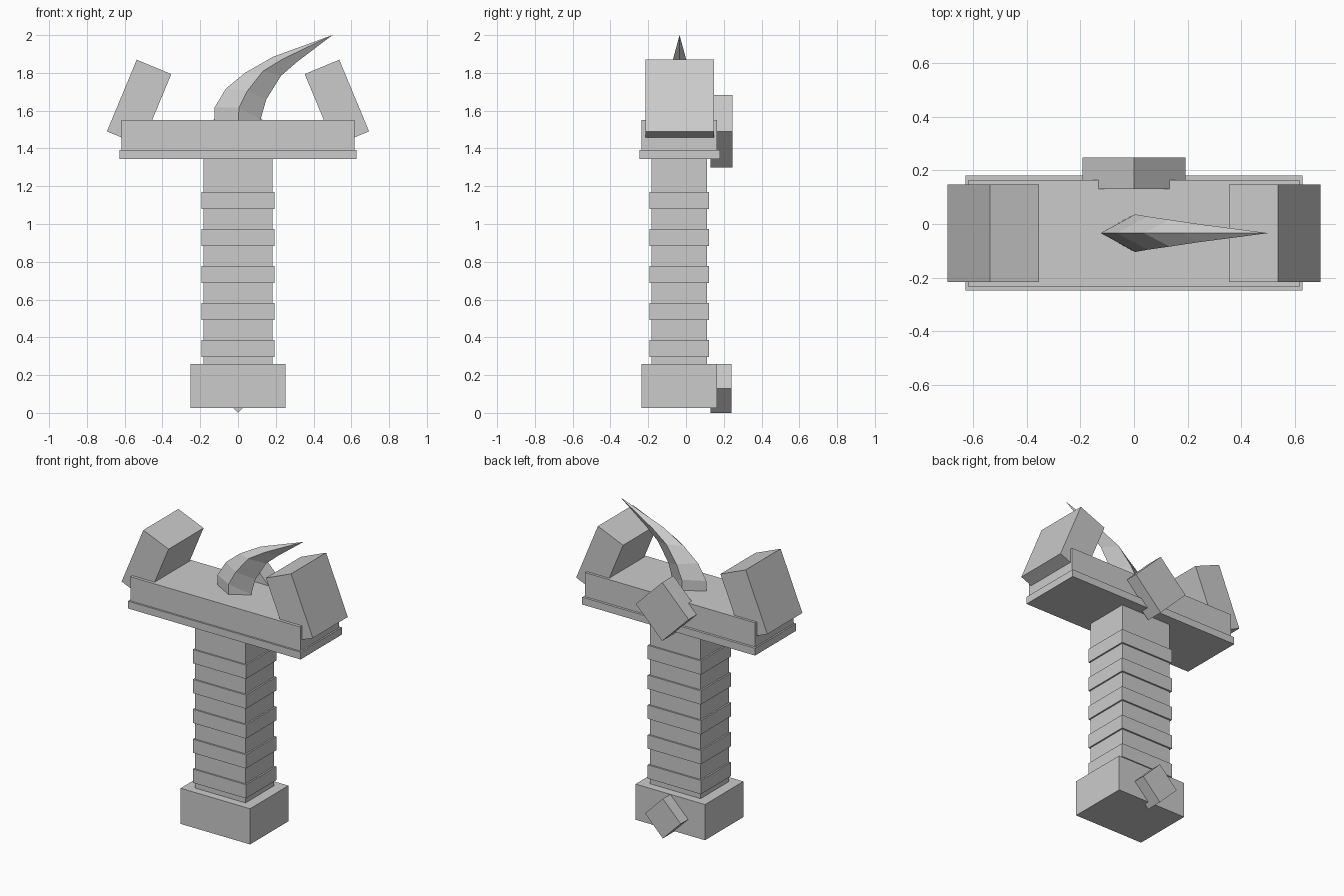
import bpy
import bmesh
from math import atan2, hypot, radians
from mathutils import Matrix, Vector

cube = bpy.data.objects.get("Cube")
if cube:
    bpy.data.objects.remove(cube, do_unlink=True)

GREY = (0.6, 0.6, 0.6, 1.0)
grey = bpy.data.materials.new("plain grey")
grey.use_nodes = True
grey.diffuse_color = GREY
grey.node_tree.nodes["Principled BSDF"].inputs["Base Color"].default_value = GREY


def add_object(name, bm):
    """Turn a bmesh into a flat shaded object."""
    bmesh.ops.recalc_face_normals(bm, faces=bm.faces)
    mesh = bpy.data.meshes.new(name)
    bm.to_mesh(mesh)
    bm.free()
    mesh.materials.append(grey)
    obj = bpy.data.objects.new(name, mesh)
    bpy.context.collection.objects.link(obj)
    return obj


def box(name, centre, size, tilt=0.0):
    """Box turned by tilt about the y axis."""
    bm = bmesh.new()
    matrix = (Matrix.Translation(centre) @ Matrix.Rotation(tilt, 4, "Y")
              @ Matrix.Diagonal((*size, 1.0)))
    bmesh.ops.create_cube(bm, size=1.0, matrix=matrix)
    return add_object(name, bm)


def block(name, half_x, y0, y1, z0, z1):
    """Upright box centred on x = 0."""
    return box(name, (0, (y0 + y1) / 2, (z0 + z1) / 2),
               (2 * half_x, y1 - y0, z1 - z0))


# Handle and its wrapped bands
block("grip", 0.183, -0.183, 0.11, 0.2, 1.36)
for i in range(5):
    z = 0.341 + i * 0.196
    block(f"grip_band_{i + 1}", 0.193, -0.193, 0.121, z - 0.045, z + 0.045)

# Pommel and crossguard
block("pommel", 0.252, -0.235, 0.163, 0.026, 0.26)
block("guard_base", 0.627, -0.247, 0.18, 1.344, 1.392)
block("guard_body", 0.617, -0.235, 0.164, 1.39, 1.55)

# Tilted blocks at the guard ends
for side, sign in (("left", 1), ("right", -1)):
    top_outer, top_inner, low_outer = (
        Vector((sign * x, z)) for x, z in ((0.537, 1.87), (0.354, 1.794), (0.693, 1.49)))
    middle = (top_inner + low_outer) / 2
    across = top_outer - top_inner
    box(f"guard_horn_{side}", (middle.x, -0.034, middle.y),
        (hypot(*across), 0.363, hypot(*(top_outer - low_outer))),
        -atan2(across.y * sign, across.x * sign))

# Diamond studs on the back
for name, z, half, depth in (("guard_stud", 1.49, 0.192, 0.247),
                             ("pommel_stud", 0.13, 0.13, 0.24)):
    side = half * 2 ** 0.5
    box(name, (0, (0.131 + depth) / 2, z), (side, depth - 0.131, side), radians(45))

# Curved blade: rings of (outer edge, ridge, inner edge, half thickness)
RINGS = (
    ((-0.124, 1.50), (0.0, 1.50), (0.12, 1.50), 0.07),
    ((-0.124, 1.617), (0.005, 1.617), (0.12, 1.555), 0.07),
    ((-0.064, 1.717), (0.05, 1.705), (0.15, 1.66), 0.062),
    ((0.037, 1.80), (0.133, 1.81), (0.228, 1.785), 0.05),
    ((0.185, 1.885), (0.24, 1.875), (0.315, 1.86), 0.034),
)
BLADE_Y = -0.034
bm = bmesh.new()
rings = []
for outer, ridge, inner, half in RINGS:
    corners = ((outer, 0), (ridge, -half), (inner, 0), (ridge, half))
    rings.append([bm.verts.new((p[0], BLADE_Y + dy, p[1])) for p, dy in corners])
tip = bm.verts.new((0.5, BLADE_Y, 2.0))
bm.faces.new(rings[0])
for i in range(4):
    j = (i + 1) % 4
    for low, high in zip(rings, rings[1:]):
        bm.faces.new((low[i], low[j], high[j], high[i]))
    bm.faces.new((rings[-1][i], rings[-1][j], tip))
add_object("curved_blade", bm)
